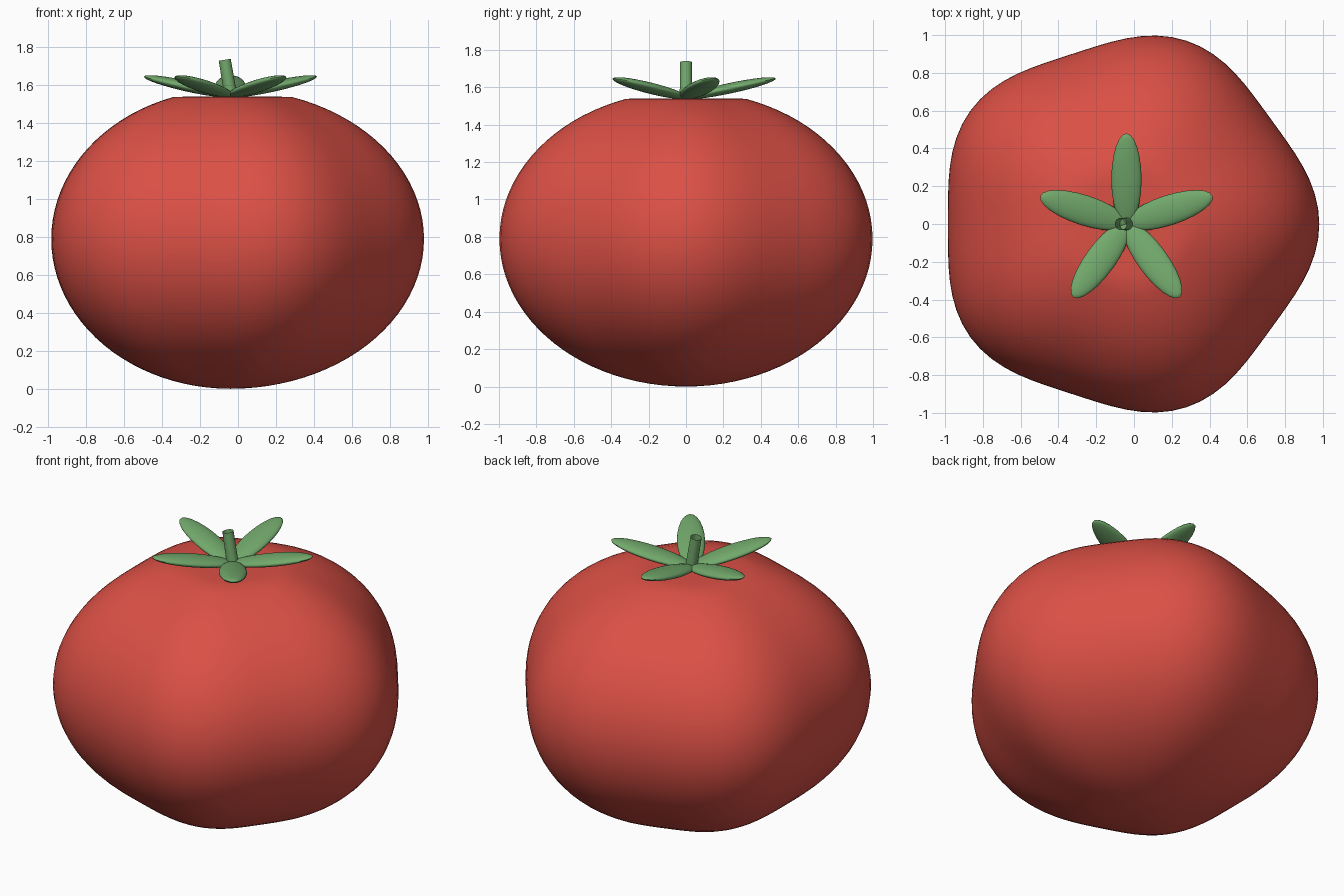
import bpy, bmesh, math
from mathutils import Matrix, Vector

cube = bpy.data.objects.get("Cube")
if cube:
    bpy.data.objects.remove(cube, do_unlink=True)

CENTRE_X = -0.04
TOP_Z = 1.54


def make_material(name, rgb):
    mat = bpy.data.materials.new(name)
    mat.use_nodes = True
    mat.diffuse_color = (*rgb, 1)
    mat.node_tree.nodes["Principled BSDF"].inputs["Base Color"].default_value = (*rgb, 1)
    return mat


def add_object(name, bm, mat):
    mesh = bpy.data.meshes.new(name)
    bm.to_mesh(mesh)
    bm.free()
    mesh.materials.append(mat)
    obj = bpy.data.objects.new(name, mesh)
    bpy.context.collection.objects.link(obj)
    bpy.ops.object.select_all(action='DESELECT')
    obj.select_set(True)
    bpy.context.view_layer.objects.active = obj
    bpy.ops.object.shade_smooth_by_angle(angle=math.radians(40))
    return obj


red = make_material("tomato_red", (0.71, 0.08, 0.06))
green = make_material("leaf_green", (0.17, 0.40, 0.15))

# Fruit: squashed sphere with five soft lobes and a flattened crown
bm = bmesh.new()
bmesh.ops.create_uvsphere(bm, u_segments=80, v_segments=48, radius=1)
for v in bm.verts:
    lobe = 0.983 + 0.038 * math.cos(5 * math.atan2(v.co.y, v.co.x))
    v.co = Vector((CENTRE_X + v.co.x * lobe, v.co.y * lobe,
                   0.79 * (1 + min(v.co.z, 0.95))))
add_object("fruit", bm, red)

# Sepals: five flat ellipsoids fanned around the crown, tips raised
for i in range(5):
    bm = bmesh.new()
    bmesh.ops.create_uvsphere(bm, u_segments=24, v_segments=16, radius=1)
    place = (Matrix.Translation((CENTRE_X, 0, TOP_Z + 0.055))
             @ Matrix.Rotation(math.radians(18 + 72 * i), 4, 'Z')
             @ Matrix.Translation((0.235, 0, 0))
             @ Matrix.Rotation(math.radians(-12), 4, 'Y')
             @ Matrix.Diagonal((0.25, 0.08, 0.028, 1)))
    bm.transform(place)
    add_object(f"sepal_{i + 1}", bm, green)

# Stem: open tube leaning towards the right
base, tip = Vector((-0.035, 0, 1.53)), Vector((-0.07, 0, 1.735))
axis = tip - base
bm = bmesh.new()
bmesh.ops.create_cone(bm, cap_ends=False, segments=20, radius1=0.034,
                      radius2=0.032, depth=axis.length)
bm.transform(Matrix.Translation((base + tip) / 2)
             @ axis.to_track_quat('Z', 'Y').to_matrix().to_4x4())
add_object("stem", bm, green)
